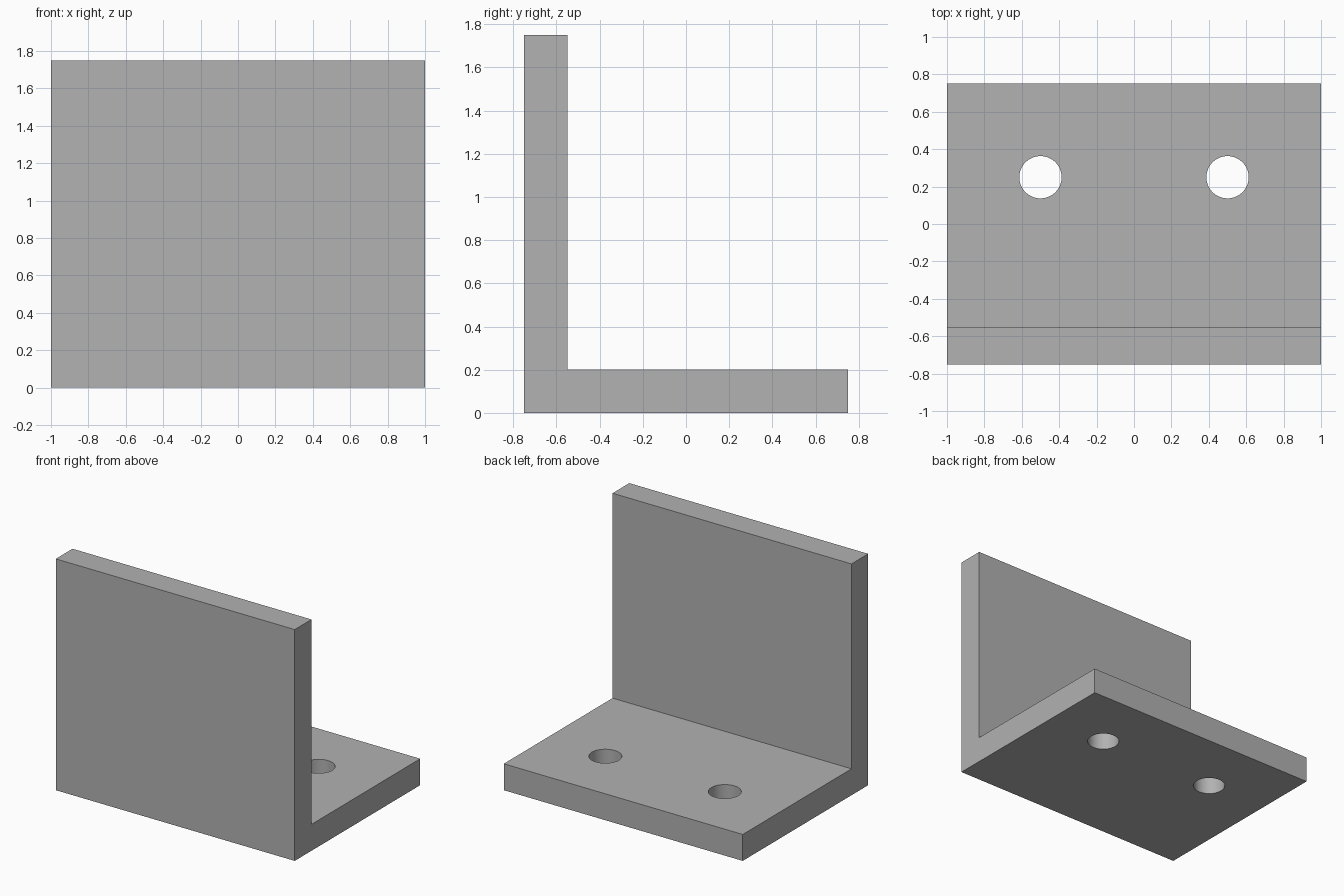
import bpy
import bmesh
import math

cube = bpy.data.objects.get("Cube")
if cube:
    bpy.data.objects.remove(cube, do_unlink=True)

WIDTH, DEPTH, HEIGHT, THICK = 2.0, 1.5, 1.75, 0.2
HOLE_X, HOLE_Y, HOLE_R = 0.5, 0.25, 0.113

# Single plain grey
grey = bpy.data.materials.new("plain grey")
grey.use_nodes = True
colour = (0.445, 0.445, 0.445, 1)
grey.diffuse_color = colour
grey.node_tree.nodes["Principled BSDF"].inputs["Base Color"].default_value = colour

# L-shaped bracket: side profile extruded across the width
front, back = -DEPTH / 2, DEPTH / 2
profile = [(front, 0), (back, 0), (back, THICK), (front + THICK, THICK),
           (front + THICK, HEIGHT), (front, HEIGHT)]
bm = bmesh.new()
face = bm.faces.new([bm.verts.new((-WIDTH / 2, y, z)) for y, z in profile])
extruded = bmesh.ops.extrude_face_region(bm, geom=[face])["geom"]
bmesh.ops.translate(bm, vec=(WIDTH, 0, 0),
                    verts=[v for v in extruded if isinstance(v, bmesh.types.BMVert)])
bmesh.ops.recalc_face_normals(bm, faces=bm.faces[:])
mesh = bpy.data.meshes.new("angle_bracket")
bm.to_mesh(mesh)
bm.free()
mesh.materials.append(grey)
bracket = bpy.data.objects.new("angle_bracket", mesh)
bpy.context.collection.objects.link(bracket)

# Two bolt holes through the base plate
for side, sign in (("left", 1), ("right", -1)):
    bpy.ops.mesh.primitive_cylinder_add(vertices=64, radius=HOLE_R, depth=THICK * 2,
                                        location=(sign * HOLE_X, HOLE_Y, THICK / 2))
    cutter = bpy.context.object
    cutter.name = side + "_hole_cutter"
    cutter.hide_render = True
    cutter.data.materials.append(grey)
    cut = bracket.modifiers.new(side + "_hole", "BOOLEAN")
    cut.operation = "DIFFERENCE"
    cut.solver = "EXACT"
    cut.object = cutter
    bpy.context.view_layer.objects.active = bracket
    bpy.ops.object.modifier_apply(modifier=cut.name)
    bpy.data.objects.remove(cutter, do_unlink=True)

# Smooth hole walls, sharp plate edges
bpy.ops.object.select_all(action="DESELECT")
bracket.select_set(True)
bpy.context.view_layer.objects.active = bracket
bpy.ops.object.shade_smooth_by_angle(angle=math.radians(30))
